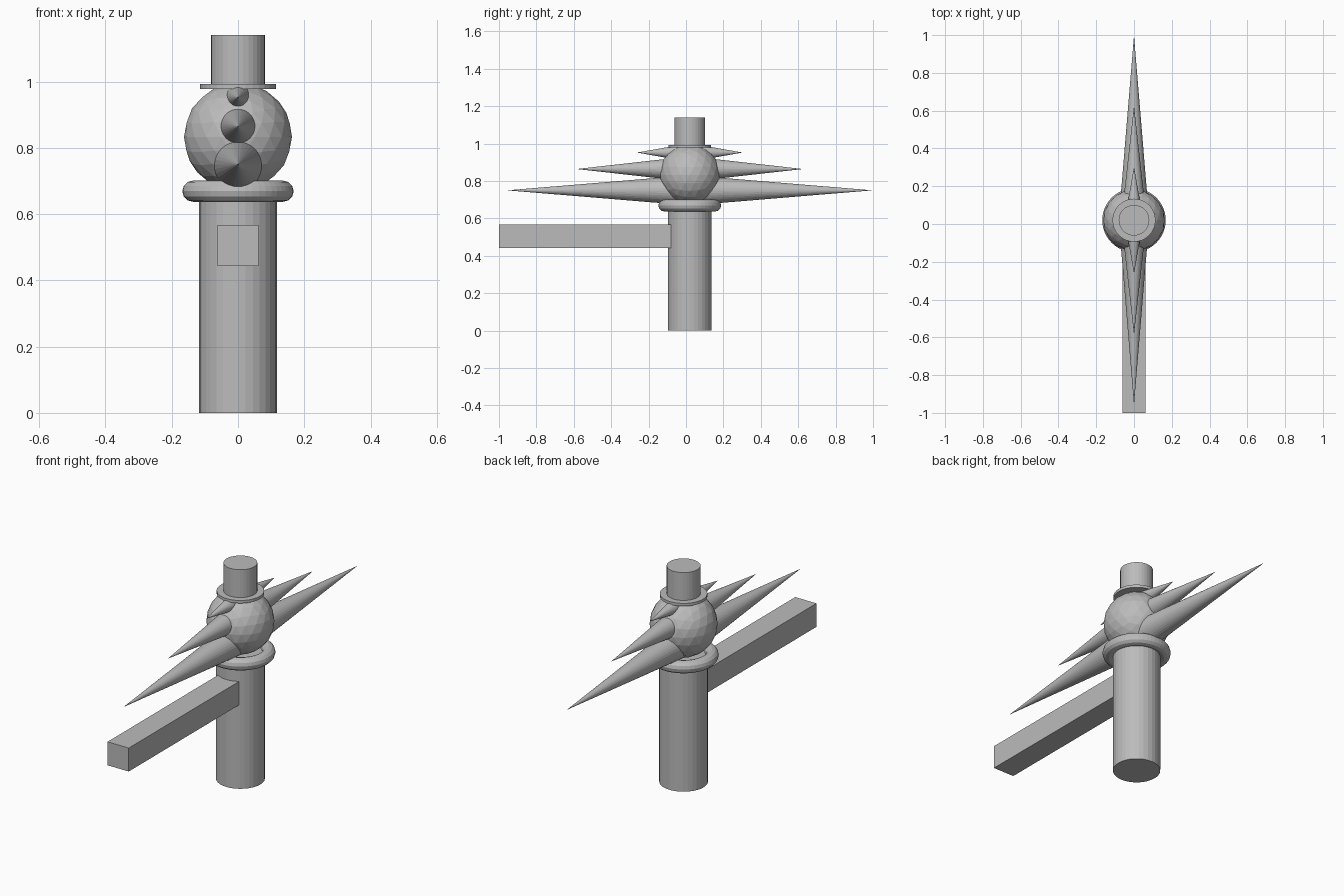
import bpy
import math

if "Cube" in bpy.data.objects:
    bpy.data.objects.remove(bpy.data.objects["Cube"])

CY = 0.02  # depth position of the upright axis

grey = bpy.data.materials.new("plain grey")
grey.diffuse_color = (0.5, 0.5, 0.5, 1.0)
grey.use_nodes = True
grey.node_tree.nodes["Principled BSDF"].inputs["Base Color"].default_value = grey.diffuse_color


def finish(name):
    obj = bpy.context.object
    obj.name = name
    obj.data.materials.clear()
    obj.data.materials.append(grey)
    return obj


def cylinder(name, radius, z0, z1):
    bpy.ops.mesh.primitive_cylinder_add(
        vertices=32, radius=radius, depth=z1 - z0, location=(0, CY, (z0 + z1) / 2))
    return finish(name)


def spike(name, radius, length, z, side):
    # cone with its base on the axis, pointing to -y or +y
    bpy.ops.mesh.primitive_cone_add(
        vertices=32, radius1=radius, radius2=0, depth=length,
        location=(0, CY + side * length / 2, z),
        rotation=(-side * math.pi / 2, 0, 0))
    return finish(name)


# Upright column, hat brim and hat crown
cylinder("column", 0.117, 0.0, 0.67)
cylinder("hat_brim", 0.114, 0.978, 0.993)
cylinder("hat_crown", 0.081, 0.98, 1.14)

# Rounded collar on top of the column
bpy.ops.mesh.primitive_torus_add(
    major_segments=48, minor_segments=12, major_radius=0.136, minor_radius=0.032,
    location=(0, CY, 0.669))
finish("collar")

# Faceted ball
bpy.ops.mesh.primitive_ico_sphere_add(subdivisions=3, radius=0.163, location=(0, CY, 0.833))
finish("ball")

# Three pairs of spikes through the ball, front and back
for label, radius, length, z in (("lower", 0.081, 0.977, 0.75),
                                 ("middle", 0.068, 0.605, 0.864),
                                 ("upper", 0.05, 0.282, 0.952)):
    for end, side in (("front", -1), ("back", 1)):
        spike(f"{label}_{end}_spike", radius, length, z, side)

# Square beam reaching forward from the column
bpy.ops.mesh.primitive_cube_add(size=1, location=(0, (-1.0 + CY) / 2, 0.505))
beam = finish("beam")
beam.scale = (0.124, 1.0 + CY, 0.124)
